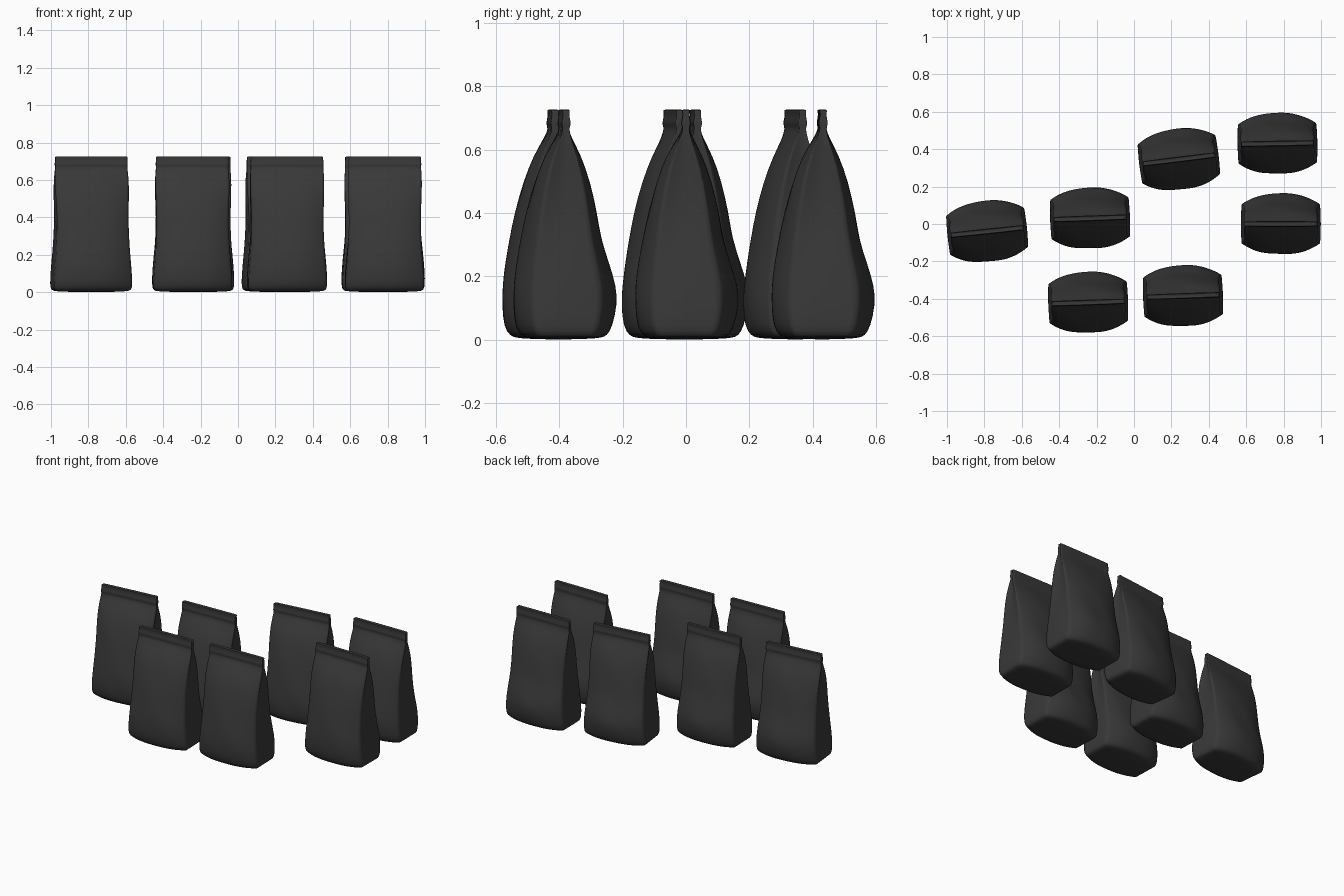
import bpy, bmesh, math

old = bpy.data.objects.get("Cube")
if old:
    bpy.data.objects.remove(old, do_unlink=True)

foil = bpy.data.materials.new("charcoal foil")
foil.use_nodes = True
colour = (0.04, 0.04, 0.04, 1)
foil.diffuse_color = colour
foil.node_tree.nodes["Principled BSDF"].inputs["Base Color"].default_value = colour

# Bag sections: height, half width, front depth, back depth, side panel bulge
SECTIONS = [
    (0.004, .190, .115, .115, .0),
    (0.012, .207, .135, .135, .0),
    (0.04, .212, .155, .152, .003),
    (0.11, .207, .162, .166, .006),
    (0.17, .202, .160, .163, .006),
    (0.24, .197, .150, .142, .004),
    (0.32, .194, .135, .117, -.002),
    (0.40, .192, .120, .104, -.008),
    (0.50, .197, .094, .080, -.012),
    (0.58, .199, .062, .052, -.009),
    (0.64, .197, .025, .020, -.003),
    (0.668, .193, .010, .010, .0),
    (0.678, .195, .016, .016, .0),
    (0.690, .195, .015, .015, .0),
    (0.710, .193, .010, .010, .0),
    (0.724, .194, .014, .014, .0),
    (0.727, .192, .010, .010, .0),
]
FACE_STEPS, SIDE_STEPS = 14, 6


def section(z, w, front, back, bulge):
    """Outline with bowed front and back faces and narrower side panels."""
    corner = 0.66 if z < 0.65 else 0.9
    pts = []
    for sign, depth, other in ((-1, front, back), (1, back, front)):
        # Bowed main face, with faint creases that fade at the corners
        for i in range(FACE_STEPS):
            t = -1 + 2 * i / FACE_STEPS
            bow = 1 - abs(t) ** 2.6
            crease = 0.002 * bow * math.sin(17 * z + 5 * t) if 0.05 < z < 0.6 else 0
            y = sign * depth * (corner + (1 - corner) * bow) + crease
            pts.append((-sign * t * w, y, z))
        # Side panel from this face to the opposite one
        for i in range(SIDE_STEPS):
            t = i / SIDE_STEPS
            y = sign * corner * (depth * (1 - t) - other * t)
            pts.append((-sign * (w + bulge * math.sin(math.pi * t)), y, z))
    return pts


def make_bag_mesh():
    bm = bmesh.new()
    rings = [[bm.verts.new(p) for p in section(*s)] for s in SECTIONS]
    n = len(rings[0])
    for low, high in zip(rings, rings[1:]):
        for i in range(n):
            j = (i + 1) % n
            bm.faces.new((low[i], low[j], high[j], high[i]))
    # Base and top caps close towards their centres
    for ring, z in ((rings[0], 0.0), (rings[-1], 0.722)):
        hub = bm.verts.new((0, 0, z))
        for i in range(n):
            bm.faces.new((ring[i], ring[(i + 1) % n], hub))
    bmesh.ops.recalc_face_normals(bm, faces=bm.faces)
    # Keep the four corner folds crisp between base and band
    crease = bm.edges.layers.float.new("crease_edge")
    corners = (0, FACE_STEPS, FACE_STEPS + SIDE_STEPS, 2 * FACE_STEPS + SIDE_STEPS)
    for low, high in zip(rings, rings[1:]):
        for c in corners:
            bm.edges.get((low[c], high[c]))[crease] = 0.6
    mesh = bpy.data.meshes.new("bag")
    bm.to_mesh(mesh)
    bm.free()
    mesh.materials.append(foil)
    return mesh


# Where each bag stands: x, y, turn in degrees
PLACES = [(-.785, -.04, 6), (-.235, .03, 2), (-.245, -.42, 2), (.262, -.385, 2),
          (.24, .345, 7), (.767, .43, 1), (.785, 0, 0)]
bag_mesh = make_bag_mesh()
for number, (x, y, turn) in enumerate(PLACES, 1):
    bag = bpy.data.objects.new(f"bag_{number}", bag_mesh)
    bpy.context.collection.objects.link(bag)
    bag.location = (x, y, 0)
    bag.rotation_euler.z = math.radians(turn)
    bag.modifiers.new("soft film", "SUBSURF").levels = 1
    bag.modifiers["soft film"].render_levels = 1
    bag.select_set(True)
    bpy.context.view_layer.objects.active = bag
for polygon in bag_mesh.polygons:
    polygon.use_smooth = True
